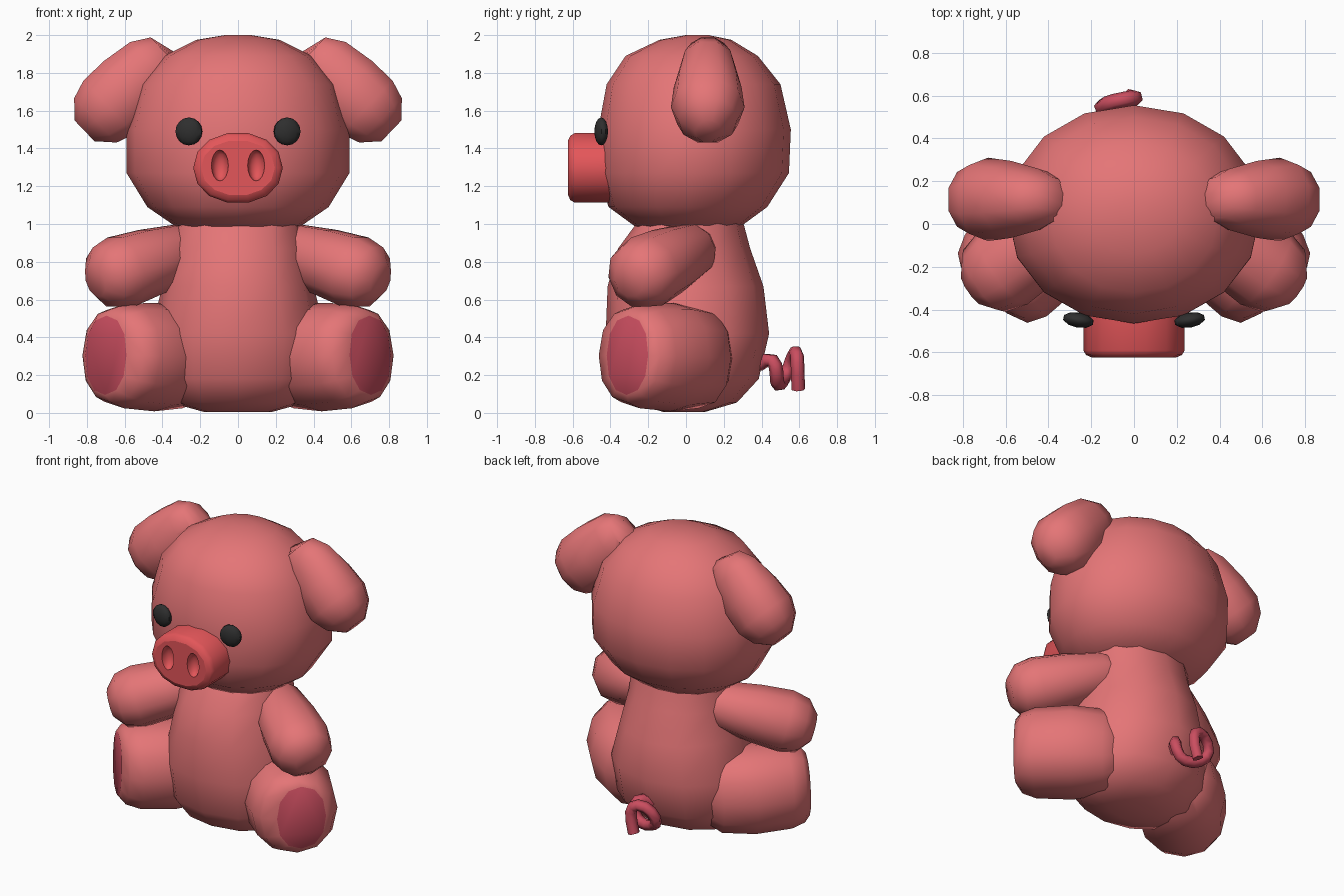
import bpy, bmesh, math
from mathutils import Vector, Matrix

if "Cube" in bpy.data.objects:
    bpy.data.objects.remove(bpy.data.objects["Cube"])


def material(name, rgb):
    m = bpy.data.materials.new(name)
    m.diffuse_color = (*rgb, 1)
    m.use_nodes = True
    m.node_tree.nodes["Principled BSDF"].inputs["Base Color"].default_value = m.diffuse_color
    return m


PINK = material("soft pink", (0.78, 0.178, 0.183))
SNOUT = material("coral red", (0.77, 0.092, 0.10))
ROSE = material("deep rose", (0.59, 0.075, 0.115))
BLACK = material("eye black", (0.028, 0.028, 0.028))


def finish(name, bm, mats, mirror=False, angle=50):
    bmesh.ops.recalc_face_normals(bm, faces=bm.faces)
    me = bpy.data.meshes.new(name)
    bm.to_mesh(me)
    bm.free()
    for m in mats:
        me.materials.append(m)
    me.shade_smooth()
    me.set_sharp_from_angle(angle=math.radians(angle))
    ob = bpy.data.objects.new(name, me)
    bpy.context.collection.objects.link(ob)
    if mirror:
        ob.modifiers.new("mirror", 'MIRROR').use_mirror_merge = False
    return ob


def sup(c, p):
    return math.copysign(abs(c) ** (2 / p), c)


def loft(name, rings, n, mats, p=2.2, mirror=False, angle=50):
    """Skin rings given as (centre, half-axis u, half-axis v)."""
    bm = bmesh.new()
    loops = []
    for c, u, v in rings:
        angles = [2 * math.pi * k / n for k in range(n)]
        loops.append([bm.verts.new(Vector(c) + Vector(u) * sup(math.cos(a), p)
                                   + Vector(v) * sup(math.sin(a), p)) for a in angles])
    for a, b in zip(loops, loops[1:]):
        for k in range(n):
            j = (k + 1) % n
            bm.faces.new((a[k], a[j], b[j], b[k]))
    first = bm.faces.new(loops[0])
    bm.faces.new(loops[-1])
    if len(mats) > 1:            # the starting cap takes the second colour
        first.material_index = 1
    return finish(name, bm, mats, mirror, angle)


def upright(rows):
    """Rows of (z, half width, front y, back y)."""
    return [((0, (f + b) / 2, z), (rx, 0, 0), (0, (b - f) / 2, 0)) for z, rx, f, b in rows]


def limb(start, direction, side, rows):
    """Rows of (distance, half width, half height, sideways shift)."""
    s, d, w = Vector(start), Vector(direction).normalized(), Vector(side).normalized()
    up = w.cross(d)
    return [(s + d * t + w * o, w * hw, up * hh) for t, hw, hh, o in rows]


# Head and body
loft("head", upright([
    (0.98, 0.32, -0.26, 0.28), (1.09, 0.48, -0.41, 0.43), (1.27, 0.59, -0.465, 0.545),
    (1.50, 0.59, -0.465, 0.555), (1.74, 0.52, -0.42, 0.50), (1.89, 0.39, -0.32, 0.38),
    (1.975, 0.22, -0.14, 0.24), (2.0, 0.07, 0.0, 0.12)]), 16, [PINK], 2.05)
loft("body", upright([
    (0.005, 0.18, -0.12, 0.10), (0.055, 0.36, -0.29, 0.27), (0.18, 0.45, -0.38, 0.385),
    (0.42, 0.465, -0.425, 0.44), (0.67, 0.40, -0.415, 0.41), (0.87, 0.36, -0.36, 0.34),
    (1.02, 0.34, -0.25, 0.30)]), 12, [PINK], 2.1)

# Legs, with rose soles on the outer cap
loft("leg", limb((0.70, -0.31, 0.305), (-1, 1, -0.04), (1, 1, 0), [
    (0.0, 0.155, 0.21, 0), (0.035, 0.23, 0.25, -0.02), (0.12, 0.27, 0.277, -0.022),
    (0.35, 0.287, 0.287, -0.022), (0.56, 0.235, 0.265, -0.02), (0.70, 0.12, 0.16, -0.03)]),
    12, [PINK, ROSE], 2.2, True)

# Arms
loft("arm", limb((0.24, 0.05, 0.875), (0.40, -0.275, -0.135), (0.275, 0.40, 0), [
    (-0.06, 0.09, 0.09, 0), (0.04, 0.155, 0.145, 0), (0.27, 0.19, 0.18, 0),
    (0.47, 0.205, 0.195, 0), (0.58, 0.175, 0.17, 0), (0.65, 0.09, 0.09, 0)]),
    10, [PINK], 2.1, True)

# Ears, bent at the root so they grow out of the head
root = [((0.30, 0.115, 1.81), (0, 0.08, 0), (-0.03, 0, -0.10))]
loft("ear", root + limb((0.43, 0.115, 1.86), (0.72, 0, -0.69), (0, 1, 0), [
    (-0.065, 0.105, 0.12, 0), (0.03, 0.145, 0.18, 0), (0.2, 0.18, 0.205, 0),
    (0.35, 0.195, 0.205, 0), (0.45, 0.155, 0.17, 0), (0.53, 0.07, 0.08, 0)]),
    10, [PINK], 2.2, True, 80)

# Snout with two shallow hollow nostrils
snout = loft("snout", [((0, y, 1.297), (hx, 0, 0), (0, 0, hz)) for y, hx, hz in [
    (-0.38, 0.237, 0.188), (-0.59, 0.237, 0.188), (-0.612, 0.225, 0.175),
    (-0.625, 0.195, 0.147)]], 14, [SNOUT], 2.1)


def ellipsoid(bm, centre, radii, turn, seg, rings):
    mat = (Matrix.Translation(centre) @ Matrix.Rotation(turn, 4, 'Z')
           @ Matrix.Diagonal((*radii, 1)))
    bmesh.ops.create_uvsphere(bm, u_segments=seg, v_segments=rings, radius=1, matrix=mat)


bm = bmesh.new()
for sx in (-1, 1):
    ellipsoid(bm, (sx * 0.096, -0.625, 1.31), (0.045, 0.05, 0.082), 0, 12, 8)
cutter = finish("nostril_cutter", bm, [SNOUT])
cutter.hide_render = True
cut = snout.modifiers.new("nostrils", 'BOOLEAN')
cut.operation, cut.object, cut.solver = 'DIFFERENCE', cutter, 'EXACT'
bpy.context.view_layer.objects.active = snout
bpy.ops.object.modifier_apply(modifier=cut.name)
bpy.data.objects.remove(cutter)
snout.data.set_sharp_from_angle(angle=math.radians(40))
for f in snout.data.polygons:    # keep the front disc flat
    if f.normal.y < -0.99 and f.center.y < -0.62:
        f.use_smooth = False

# Eyes
bm = bmesh.new()
ellipsoid(bm, (0.26, -0.449, 1.49), (0.074, 0.036, 0.074), math.radians(10), 10, 8)
finish("eye", bm, [BLACK], True)

# Curly tail
path = [(0, 0.38, 0.25), (0.03, 0.44, 0.30), (0.07, 0.48, 0.25), (0.03, 0.48, 0.15),
        (-0.08, 0.50, 0.15), (-0.17, 0.54, 0.22), (-0.11, 0.57, 0.32),
        (0.0, 0.59, 0.32), (0.01, 0.59, 0.22), (-0.02, 0.595, 0.125)]
curve = bpy.data.curves.new("tail", 'CURVE')
curve.dimensions = '3D'
curve.bevel_depth, curve.bevel_resolution, curve.use_fill_caps = 0.037, 1, True
spline = curve.splines.new('NURBS')
spline.points.add(len(path) - 1)
for pt, co in zip(spline.points, path):
    pt.co = (*co, 1)
spline.order_u, spline.use_endpoint_u, spline.resolution_u = 3, True, 2
curve.materials.append(ROSE)
tail = bpy.data.objects.new("tail", curve)
bpy.context.collection.objects.link(tail)
bpy.ops.object.select_all(action='DESELECT')
tail.select_set(True)
bpy.context.view_layer.objects.active = tail
bpy.ops.object.convert(target='MESH')
